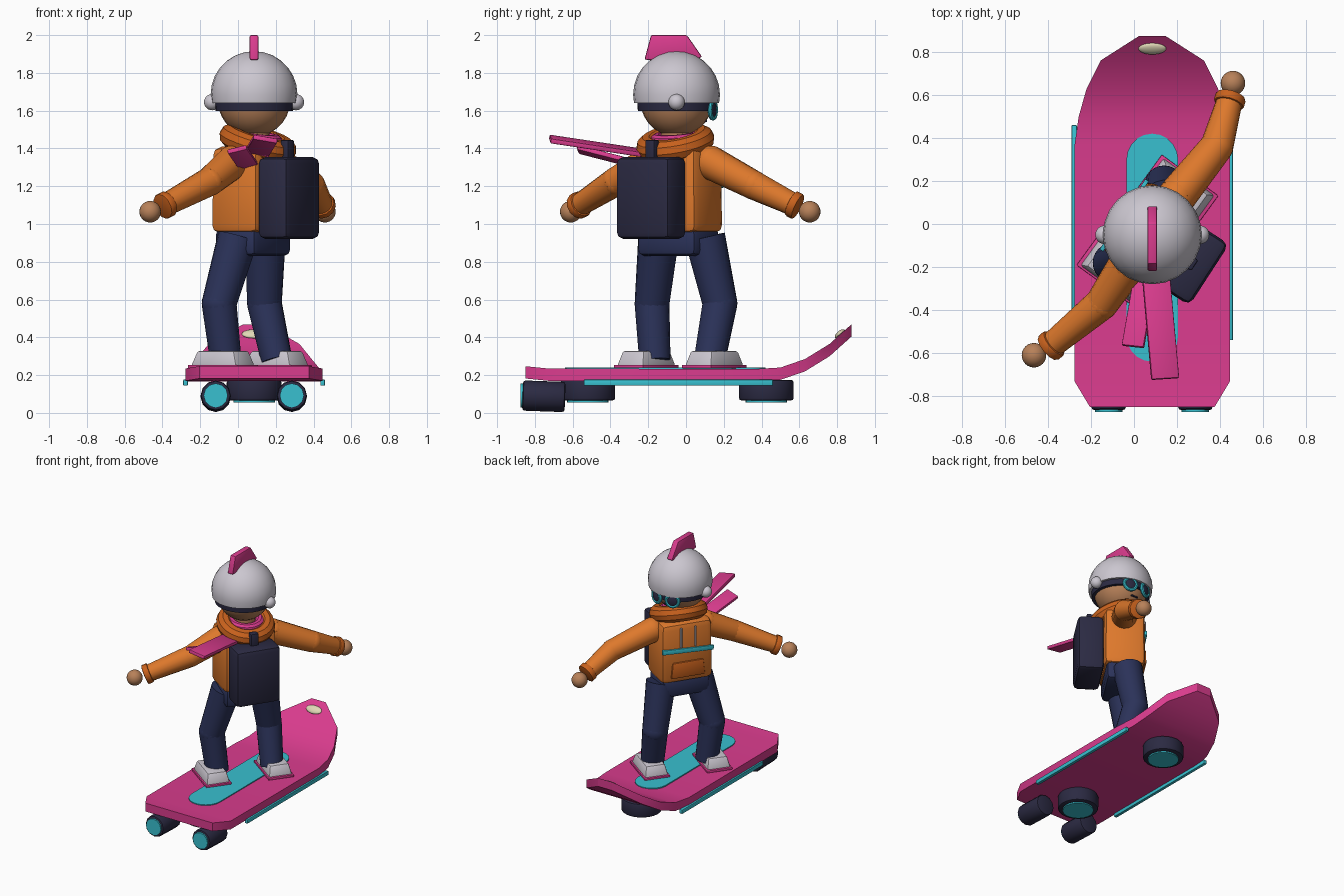
import bpy, bmesh, math
from mathutils import Matrix, Vector, Euler

if "Cube" in bpy.data.objects:
    bpy.data.objects.remove(bpy.data.objects["Cube"], do_unlink=True)


def material(name, r, g, b):
    m = bpy.data.materials.new(name)
    m.use_nodes = True
    m.diffuse_color = (r, g, b, 1)
    m.node_tree.nodes["Principled BSDF"].inputs["Base Color"].default_value = (r, g, b, 1)
    return m


PINK = material("pink", .70, .045, .27)
ORANGE = material("jacket orange", .73, .19, .025)
BURNT = material("burnt orange", .58, .12, .012)
NAVY = material("trouser navy", .024, .032, .10)
DARK = material("dark slate", .024, .023, .055)
TEAL = material("teal", .04, .53, .63)
GREY = material("light grey", .60, .57, .63)
SKIN = material("skin", .48, .22, .10)
CREAM = material("cream", .75, .69, .47)


def finish(name, bm, mat, matrix=Matrix()):
    """Turn a bmesh into a shaded, coloured object."""
    bmesh.ops.recalc_face_normals(bm, faces=bm.faces[:])
    me = bpy.data.meshes.new(name)
    bm.to_mesh(me)
    bm.free()
    me.materials.append(mat)
    ob = bpy.data.objects.new(name, me)
    bpy.context.collection.objects.link(ob)
    ob.matrix_world = matrix
    bpy.ops.object.select_all(action='DESELECT')
    ob.select_set(True)
    bpy.context.view_layer.objects.active = ob
    bpy.ops.object.shade_smooth_by_angle(angle=math.radians(32))
    return ob


def place(loc, rot=(0, 0, 0)):
    return Matrix.Translation(loc) @ Euler([math.radians(a) for a in rot]).to_matrix().to_4x4()


def bevel(bm, width, segments=2):
    if width:
        bmesh.ops.bevel(bm, geom=bm.edges[:], offset=width, segments=segments,
                        affect='EDGES', profile=.5)


def box(name, size, matrix, mat, edge=.01, taper=1.0):
    bm = bmesh.new()
    bmesh.ops.create_cube(bm, size=1)
    for v in bm.verts:
        k = taper if v.co.z > 0 else 1
        v.co = Vector((v.co.x * size[0] * k, v.co.y * size[1] * k, v.co.z * size[2]))
    bevel(bm, edge)
    return finish(name, bm, mat, matrix)


def ball(name, radius, matrix, mat, scale=(1, 1, 1), cut=None):
    bm = bmesh.new()
    bmesh.ops.create_uvsphere(bm, u_segments=24, v_segments=14, radius=radius)
    bmesh.ops.scale(bm, vec=scale, verts=bm.verts[:])
    if cut is not None:
        bmesh.ops.bisect_plane(bm, geom=bm.verts[:] + bm.edges[:] + bm.faces[:],
                               plane_co=(0, 0, cut), plane_no=(0, 0, -1), clear_outer=True)
        bmesh.ops.holes_fill(bm, edges=[e for e in bm.edges if e.is_boundary])
    return finish(name, bm, mat, matrix)


def tube(name, a, b, r1, r2, mat, sides=16, edge=0):
    a, b = Vector(a), Vector(b)
    bm = bmesh.new()
    bmesh.ops.create_cone(bm, cap_ends=True, segments=sides, radius1=r1, radius2=r2,
                          depth=(b - a).length)
    if edge:
        rims = [e for e in bm.edges if any(len(f.verts) > 4 for f in e.link_faces)]
        bmesh.ops.bevel(bm, geom=rims, offset=edge, segments=2, affect='EDGES', profile=.5)
    turn = (b - a).to_track_quat('Z', 'Y').to_matrix().to_4x4()
    return finish(name, bm, mat, Matrix.Translation((a + b) / 2) @ turn)


def ring(name, major, minor, matrix, mat, around=28, sides=10):
    bm = bmesh.new()
    loops = []
    for i in range(around):
        t = math.tau * i / around
        loops.append([bm.verts.new(((major + minor * math.cos(p)) * math.cos(t),
                                    (major + minor * math.cos(p)) * math.sin(t),
                                    minor * math.sin(p)))
                      for p in (math.tau * j / sides for j in range(sides))])
    for i in range(around):
        m, n = loops[i], loops[(i + 1) % around]
        for j in range(sides):
            k = (j + 1) % sides
            bm.faces.new((m[j], n[j], n[k], m[k]))
    return finish(name, bm, mat, matrix)


def prism(name, outline, thick, matrix, mat, edge=0):
    """Extrude an xy outline symmetrically along z."""
    bm = bmesh.new()
    low = [bm.verts.new((x, y, -thick / 2)) for x, y in outline]
    top = [bm.verts.new((x, y, thick / 2)) for x, y in outline]
    bm.faces.new(low)
    bm.faces.new(top)
    for i in range(len(low)):
        k = (i + 1) % len(low)
        bm.faces.new((low[i], low[k], top[k], top[i]))
    bevel(bm, edge)
    return finish(name, bm, mat, matrix)


CX = .085  # centre line of the board

# Board deck: stations of (y, half width, top height)
stations = [(-.85, .29, .247), (-.73, .362, .235), (.36, .362, .232), (.5, .342, .24),
            (.63, .305, .285), (.76, .24, .365), (.875, .06, .468)]
bm = bmesh.new()
rows = [[bm.verts.new((CX + sx * w, y, z - dz)) for sx, dz in
         ((-1, .065), (1, .065), (1, 0), (-1, 0))] for y, w, z in stations]
for m, n in zip(rows, rows[1:]):
    for j in range(4):
        bm.faces.new((m[j], m[(j + 1) % 4], n[(j + 1) % 4], n[j]))
bm.faces.new(rows[0])
bm.faces.new(rows[-1])
rim = [e for e in bm.edges if e.calc_face_angle(0) > 1]
bmesh.ops.bevel(bm, geom=rim, offset=.01, segments=2, affect='EDGES', profile=.5)
finish("board_deck", bm, PINK)

# Grip pad, nose lamp and side strips
pad = [(.12 * math.cos(a), s * .41 + .12 * math.sin(a))
       for s, start in ((1, 0), (-1, math.pi))
       for a in (start + math.pi * i / 10 for i in range(11))]
prism("grip_pad", pad, .01, place((CX, -.11, .236)), TEAL)
ball("nose_lamp", .065, place((CX, .815, .418), (40, 0, 0)), CREAM, (1, .5, .25))
for side, shift in (("left", 1), ("right", -1)):
    box(side + "_side_strip", (.024, 1.0, .032), place((CX + shift * .363, -.04, .16)), TEAL, .004)

# Hover pads under the deck
for name, y in (("nose", .425), ("tail", -.52)):
    tube(name + "_hover_pad", (CX, y, .065), (CX, y, .175), .145, .145, DARK, 24, .015)
    tube(name + "_hover_glow", (CX, y, .056), (CX, y, .07), .11, .11, TEAL, 24)

# Rear thrusters
for side, x in (("left", .285), ("right", -.118)):
    tube(side + "_thruster", (x, -.865, .092), (x, -.64, .084), .08, .08, DARK, 12, .014)
    tube(side + "_thruster_glow", (x, -.875, .092), (x, -.86, .092), .064, .064, TEAL, 12)

# Body frame: local x is the hip line, local y points forward
BODY = place((.08, -.04, 0), (0, 0, 57))
box("torso", (.40, .30, .46), BODY @ place((0, 0, 1.18)), ORANGE, .045, .97)
box("pelvis", (.37, .26, .15), BODY @ place((0, 0, .905)), NAVY, .035)
box("chest_stripe", (.39, .02, .035), BODY @ place((0, .149, 1.2), (0, -3, 0)), TEAL, .003)
box("front_pocket", (.26, .03, .12), BODY @ place((0, .147, 1.055)), BURNT, .01, .9)
for side, x in (("left", -.055), ("right", .055)):
    tube(side + "_drawstring", BODY @ Vector((x, .158, 1.23)), BODY @ Vector((x, .158, 1.38)),
         .008, .008, GREY, 8)
ring("hood_collar", .15, .06, BODY @ place((0, -.03, 1.43), (18, 0, 0)), BURNT)
ring("scarf_loop", .105, .035, BODY @ place((0, -.02, 1.45), (8, 0, 0)), PINK)
tube("neck", (CX, -.05, 1.36), (CX, -.05, 1.52), .085, .08, SKIN)

# Scarf tails streaming behind
for name, a, b, w, roll in (("long", (.10, -.22, 1.375), (.145, -.72, 1.45), .13, -10),
                            ("short", (.06, -.2, 1.30), (-.005, -.57, 1.395), .105, 14)):
    a, b = Vector(a), Vector(b)
    turn = (b - a).to_track_quat('Y', 'Z').to_matrix().to_4x4()
    box("scarf_tail_" + name, (w, (b - a).length, .026),
        Matrix.Translation((a + b) / 2) @ turn @ place((0, 0, 0), (0, roll, 0)), PINK, .006)

# Backpack
PACK = place((.27, -.185, 0), (0, 0, 57))
box("backpack", (.34, .19, .435), PACK @ place((0, 0, 1.138)), DARK, .035)
box("backpack_handle", (.06, .05, .12), PACK @ place((0, .01, 1.385)), DARK, .008)

# Legs and shoes
for side, hip, knee, ankle, foot in (
        ("left", (0, -.145, .93), (-.10, -.18, .58), (-.065, -.165, .28), (-.08, -.21)),
        ("right", (.145, .10, .93), (.14, .18, .58), (.205, .125, .28), (.205, .15))):
    tube(side + "_thigh", knee, hip, .092, .108, NAVY)
    ball(side + "_knee", .092, place(knee), NAVY)
    tube(side + "_shin", ankle, knee, .083, .092, NAVY)
    FOOT = place((foot[0], foot[1], 0), (0, 0, 54))
    box(side + "_sole", (.19, .325, .018), FOOT @ place((0, 0, .245)), PINK, .004)
    box(side + "_shoe", (.175, .30, .08), FOOT @ place((0, 0, .288)), GREY, .012, .8)

# Arms, cuffs and hands
for side, shoulder, elbow, wrist, hand in (
        ("left", (-.03, -.19, 1.325), (-.15, -.37, 1.225), (-.385, -.565, 1.10), (-.465, -.61, 1.065)),
        ("right", (.20, .13, 1.325), (.385, .36, 1.205), (.445, .575, 1.10), (.46, .655, 1.065))):
    ball(side + "_shoulder", .09, place(shoulder), ORANGE)
    tube(side + "_upper_arm", elbow, shoulder, .077, .09, ORANGE)
    ball(side + "_elbow", .077, place(elbow), ORANGE)
    tube(side + "_forearm", wrist, elbow, .06, .077, ORANGE)
    along = (Vector(wrist) - Vector(elbow)).normalized() * .022
    tube(side + "_cuff", Vector(wrist) - along, Vector(wrist) + along, .072, .072, BURNT, 12, .008)
    ball(side + "_hand", .057, place(hand), SKIN)

# Head looks along the board
HEAD = place((CX, -.05, 0))
ball("head", .192, HEAD @ place((0, 0, 1.655)), SKIN)
ball("helmet", .23, HEAD @ place((0, 0, 1.685)), GREY, cut=-.045)
tube("goggle_strap", HEAD @ Vector((0, 0, 1.598)), HEAD @ Vector((0, 0, 1.645)),
     .205, .208, DARK, 28)
for side, s in (("left", -1), ("right", 1)):
    ball(side + "_ear_knob", .043, HEAD @ place((s * .222, 0, 1.645)), GREY)
    LENS = HEAD @ place((s * .068, .192, 1.605), (90, 0, -s * 20))
    ring(side + "_goggle_rim", .045, .013, LENS, TEAL, 20, 8)
    ball(side + "_goggle_lens", .044, LENS, DARK, (1, 1, .35))
box("mouth", (.06, .012, .01), HEAD @ place((0, .155, 1.545)), DARK, .002)

# Helmet fin
fin = [(-.17, 1.87), (-.135, 2), (.055, 2), (.135, 1.885), (.08, 1.86)]
prism("helmet_fin", fin, .046, HEAD @ Matrix(((0, 0, 1, 0), (1, 0, 0, 0), (0, 1, 0, 0), (0, 0, 0, 1))),
      PINK, .008)
